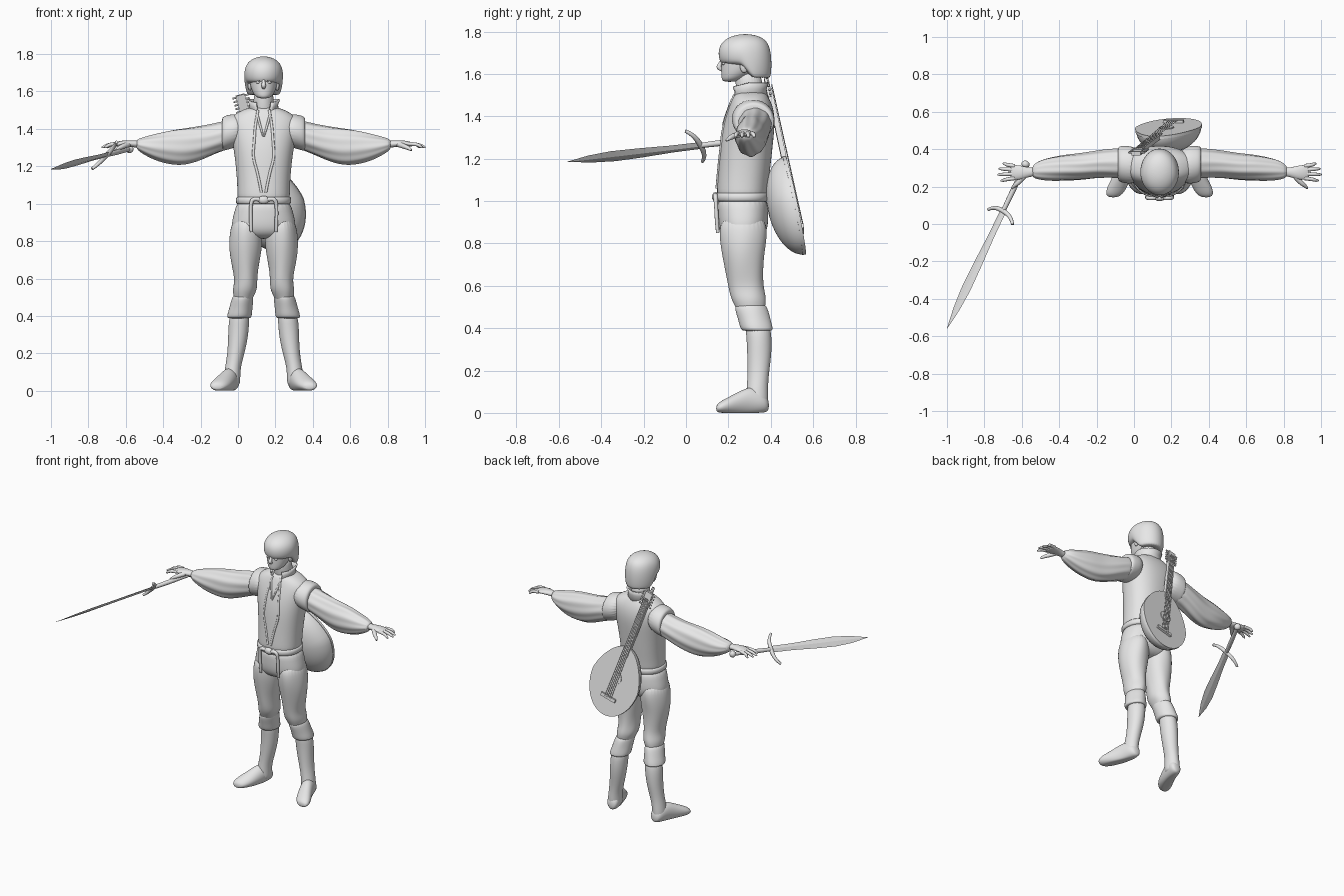
import bpy, bmesh
from math import sin, cos, pi, radians, sqrt, copysign
from mathutils import Matrix, Vector

cube = bpy.data.objects.get("Cube")
if cube:
    bpy.data.objects.remove(cube, do_unlink=True)

grey = bpy.data.materials.new("plain_grey")
grey.use_nodes = True
shade = (.8, .8, .8, 1)
grey.diffuse_color = shade
for node in grey.node_tree.nodes:
    if node.type == "BSDF_PRINCIPLED":
        node.inputs["Base Color"].default_value = shade

BODY = Matrix.Translation((.137, 0, 0))
SIDES = {"left": BODY, "right": BODY @ Matrix.Diagonal((-1, 1, 1, 1))}


def select_only(obj):
    bpy.ops.object.select_all(action="DESELECT")
    obj.select_set(True)
    bpy.context.view_layer.objects.active = obj


def finish(name, bm, place, smooth=0, angle=45):
    """Turn a bmesh into a placed, shaded object."""
    bm.transform(place)
    bmesh.ops.recalc_face_normals(bm, faces=bm.faces)
    mesh = bpy.data.meshes.new(name)
    bm.to_mesh(mesh)
    bm.free()
    obj = bpy.data.objects.new(name, mesh)
    bpy.context.collection.objects.link(obj)
    mesh.materials.append(grey)
    select_only(obj)
    bpy.ops.object.shade_smooth_by_angle(angle=radians(angle))
    if smooth:
        obj.modifiers.new("smooth", "SUBSURF").levels = smooth
        obj.modifiers["smooth"].render_levels = smooth
    return obj


def power(value, exponent):
    return copysign(abs(value) ** exponent, value)


def loft(name, rows, axis="z", place=BODY, n=28, smooth=2, boxy=1.0, folds=(0, 0, 0),
         warp=None, angle=80):
    """Skin elliptical rings; each row is x, y, z, first radius, second radius."""
    bm = bmesh.new()
    rings = []
    amount, count, twist = folds
    for i, (x, y, z, a, b) in enumerate(rows):
        ring = []
        for k in range(n):
            t = 2 * pi * k / n
            r = 1 + (amount * sin(count * t + twist * i) if 0 < i < len(rows) - 1 else 0)
            u, v = a * r * power(cos(t), boxy), b * r * power(sin(t), boxy)
            offset = {"x": (0, u, v), "y": (u, 0, v), "z": (u, v, 0)}[axis]
            co = Vector((x, y, z)) + Vector(offset)
            ring.append(bm.verts.new(warp(co) if warp else co))
        rings.append(ring)
    for low, high in zip(rings, rings[1:]):
        for k in range(n):
            j = (k + 1) % n
            bm.faces.new((low[k], low[j], high[j], high[k]))
    bm.faces.new(rings[0])
    bm.faces.new(rings[-1])
    return finish(name, bm, place, smooth, angle)


def tube(name, points, radii, place=BODY):
    """Round, tapering tube through a few points."""
    curve = bpy.data.curves.new(name, "CURVE")
    curve.dimensions = "3D"
    curve.bevel_depth = 1
    curve.bevel_resolution = 3
    curve.use_fill_caps = True
    line = curve.splines.new("NURBS")
    line.points.add(len(points) - 1)
    for spot, co, r in zip(line.points, points, radii):
        spot.co = (*co, 1)
        spot.radius = r
    line.order_u = min(3, len(points))
    line.use_endpoint_u = True
    temp = bpy.data.objects.new(name + "_path", curve)
    bpy.context.collection.objects.link(temp)
    bpy.context.view_layer.update()
    mesh = bpy.data.meshes.new_from_object(temp.evaluated_get(bpy.context.evaluated_depsgraph_get()))
    bm = bmesh.new()
    bm.from_mesh(mesh)
    bpy.data.objects.remove(temp)
    bpy.data.meshes.remove(mesh)
    return finish(name, bm, place)


def ball(name, centre, size, place=BODY):
    bm = bmesh.new()
    bmesh.ops.create_uvsphere(bm, u_segments=20, v_segments=12, radius=1)
    return finish(name, bm, place @ Matrix.Translation(centre) @ Matrix.Diagonal((*size, 1)), angle=80)


def block(name, centre, size, place):
    bm = bmesh.new()
    bmesh.ops.create_cube(bm, size=1)
    return finish(name, bm, place @ Matrix.Translation(centre) @ Matrix.Diagonal((*size, 1)), angle=30)


# Vest and hips
vest_rows = [(0, .265, .99, .142, .118), (0, .265, 1.05, .14, .12), (0, .275, 1.15, .144, .123),
             (0, .285, 1.28, .158, .127), (0, .3, 1.38, .178, .122), (0, .307, 1.45, .19, .103),
             (0, .305, 1.49, .14, .085), (0, .305, 1.52, .07, .066)]
loft("vest", vest_rows, boxy=.9)
loft("trouser_seat", [(0, .265, 1.03, .138, .117), (0, .268, .96, .156, .12), (0, .27, .89, .175, .12),
                      (0, .27, .84, .165, .105), (0, .27, .81, .1, .06)], boxy=.9)


def chest(x, z):
    """Point on the front surface of the vest."""
    for (_, ya, za, aa, ba), (_, yb, zb, ab, bb) in zip(vest_rows, vest_rows[1:]):
        if za <= z <= zb:
            f = (z - za) / (zb - za)
            y, a, b = ya + f * (yb - ya), aa + f * (ab - aa), ba + f * (bb - ba)
            return Vector((x, y - b * sqrt(max(0, 1 - (x / a) ** 2)) ** .9, z))


# Belt with a knot
loft("belt", [(0, .265, z, .142 + g, .12 + g) for z, g in ((.995, 0), (1, .007), (1.035, .007), (1.04, 0))],
     boxy=.9, smooth=1)
ball("belt_knot", (0, .14, 1.02), (.03, .018, .022))

# Neck, head and face
loft("neck", [(0, .31, 1.46, .065, .07), (0, .3, 1.53, .054, .062), (0, .29, 1.62, .052, .065)])
loft("head", [(0, .205, 1.562, .026, .03), (0, .222, 1.578, .05, .055), (0, .248, 1.615, .068, .082),
              (0, .265, 1.66, .077, .1), (0, .27, 1.71, .078, .1), (0, .27, 1.75, .05, .06)])
tube("nose", [(0, .172, 1.668), (0, .16, 1.645), (0, .153, 1.627), (0, .175, 1.618)], (.007, .01, .013, .008))
for r, z, half in ((.007, 1.597, .02), (.007, 1.589, .016)):
    tube("lip", [(-half, .183, z), (0, .166, z), (half, .183, z)], (.002, r, .002))
for side, place in SIDES.items():
    ball(side + "_eye", (.029, .178, 1.649), (.013, .009, .007), place)
    tube(side + "_brow", [(.01, .167, 1.66), (.03, .17, 1.665), (.052, .19, 1.657)], (.005, .007, .004), place)
    ball(side + "_ear", (.073, .275, 1.635), (.011, .02, .03), place)


# Cap that drops down behind the ears
def nape(co):
    behind = min(1, max(0, (co.y - .26) / .06))
    co.z -= .075 * behind * max(0, 1 - (co.z - 1.645) / .1)
    return co


loft("cap", [(0, .285, 1.645, .085, .108), (0, .28, 1.658, .1, .122), (0, .278, 1.7, .106, .127),
             (0, .278, 1.74, .097, .117), (0, .28, 1.772, .068, .084), (0, .28, 1.788, .022, .028)],
     n=36, warp=nape)

# Open standing collar
bm = bmesh.new()
strip = []
for k in range(25):
    t = radians(-62 + 304 * k / 24)
    front = max(0, -sin(t))
    strip.append([bm.verts.new(((.075 + g) * cos(t), .3 + (.078 + g) * sin(t), z - .02 * front))
                  for g, z in ((0, 1.485), (-.008, 1.53), (.004, 1.56))])
for p, q in zip(strip, strip[1:]):
    for i in range(2):
        bm.faces.new((p[i], q[i], q[i + 1], p[i + 1]))
collar = finish("collar", bm, BODY, angle=60)
collar.modifiers.new("thickness", "SOLIDIFY").thickness = .01

for side, place in SIDES.items():
    # Lapel edge, lacing flap and belt tail
    edge = [(.03, 1.5), (.045, 1.42), (.05, 1.33), (.058, 1.25), (.03, 1.16), (.012, 1.06)]
    tube(side + "_lapel", [chest(*p) for p in edge], [.007] * len(edge), place)
    tube(side + "_neck_opening", [chest(.035, 1.48), chest(.02, 1.42), chest(.002, 1.36)], (.006, .007, .004), place)
    tube(side + "_belt_tail", [(.015, .14, 1.02), (.06, .138, 1.035), (.07, .142, .98), (.068, .146, .9),
                               (.066, .15, .85)], (.012, .012, .009, .01, .008), place)

    # Shoulder, puffed sleeve and hand
    loft(side + "_armhole", [(.1, .312, 1.4, .1, .085), (.19, .318, 1.383, .102, .094),
                             (.222, .322, 1.372, .093, .092), (.222, .322, 1.37, .075, .075)], "x", place)
    loft(side + "_sleeve", [(.17, .325, 1.375, .08, .08), (.24, .325, 1.355, .078, .078),
                            (.33, .32, 1.325, .073, .09), (.42, .306, 1.305, .071, .098),
                            (.5, .302, 1.302, .069, .091), (.58, .294, 1.302, .063, .07),
                            (.65, .288, 1.311, .05, .043), (.685, .28, 1.318, .028, .022)],
         "x", place, n=48, folds=(.035, 9, .8))
    loft(side + "_palm", [(.66, .28, 1.318, .024, .02), (.7, .276, 1.32, .025, .018),
                          (.745, .275, 1.323, .04, .017), (.79, .277, 1.318, .04, .013),
                          (.8, .278, 1.317, .03, .008)], "x", place, n=16)
    for label, y, reach in (("index", .245, .85), ("middle", .268, .866), ("ring", .29, .86), ("little", .31, .838)):
        spread = (y - .277) * .4
        tube(f"{side}_{label}_finger", [(.775, y, 1.32), (.82, y + spread / 2, 1.319), (reach - .01, y + spread, 1.305),
                                        (reach, y + spread, 1.3)], (.011, .01, .008, .004), place)
    tube(side + "_thumb", [(.72, .262, 1.318), (.75, .225, 1.308), (.78, .203, 1.295), (.79, .19, 1.285)],
         (.015, .014, .01, .005), place)

    # Trouser leg, cuff, boot and foot
    loft(side + "_trouser_leg", [(.09, .27, .94, .07, .105), (.093, .27, .84, .09, .115), (.097, .27, .75, .088, .1),
                                 (.099, .276, .66, .07, .088), (.095, .283, .59, .06, .083),
                                 (.1, .295, .54, .066, .084), (.108, .303, .5, .052, .07),
                                 (.11, .306, .47, .045, .06)], place=place, folds=(.015, 5, 1.3))
    loft(side + "_boot_cuff", [(.107, .302, .52, .048, .066), (.112, .307, .495, .058, .078),
                               (.122, .323, .44, .061, .075), (.131, .335, .392, .068, .078),
                               (.131, .337, .386, .055, .062)], place=place, folds=(.02, 4, 1))
    loft(side + "_boot", [(.125, .335, .43, .05, .058), (.132, .345, .36, .056, .06), (.138, .346, .27, .052, .057),
                          (.152, .341, .18, .044, .05), (.165, .337, .12, .042, .05),
                          (.17, .334, .06, .045, .054), (.17, .334, .02, .042, .05)], place=place, folds=(.015, 3, 2))
    loft(side + "_foot", [(.165, .392, .035, .022, .025), (.167, .37, .05, .043, .05), (.18, .31, .06, .046, .07),
                          (.203, .25, .045, .05, .055), (.228, .195, .034, .054, .038),
                          (.244, .158, .026, .045, .026), (.249, .142, .02, .022, .014)], "y", place,
         warp=lambda co: Vector((co.x, co.y, max(0, co.z))))

# Sword: local x runs along the guard, local y along the blade
along = Vector((-.3, -.628, -.077)).normalized()
across = Vector((.13, -.07, .14))
across = (across - along * across.dot(along)).normalized()
SWORD = Matrix.Translation((-.7, .068, 1.262)) @ Matrix((across, along, across.cross(along))).transposed().to_4x4()
loft("sword_blade", [(0, y, 0, a, b) for y, a, b in ((0, .022, .007), (.15, .023, .007), (.32, .031, .006),
                     (.46, .034, .005), (.58, .024, .004), (.7, .001, .001))], "y", SWORD, n=4, smooth=0, angle=15)
tube("sword_guard", [(-.105, .035, 0), (-.08, .008, 0), (0, -.005, 0), (.08, .008, 0), (.105, .035, 0)],
     (.008, .01, .014, .01, .008), SWORD)
tube("sword_grip", [(0, 0, 0), (0, -.1, 0), (0, -.2, 0), (0, -.27, 0)], (.012, .015, .013, .012), SWORD)
ball("sword_pommel", (0, -.28, 0), (.022, .02, .022), SWORD)

# Lute: local y runs up the neck, local z out of the flat face
up = Vector((-.23, -.175, .82)).normalized()
out = (Vector((0, 1, 0)) - up * up.y).normalized()
LUTE = Matrix.Translation((.18, .514, .98)) @ Matrix((up.cross(out), up, out)).transposed().to_4x4()


def pear(co):
    return Vector((co.x * (1 - .9 * max(0, co.y) ** 1.0), co.y, co.z))


loft("lute_bowl", [(0, 0, -.13 * sin(t), .176 * cos(t), .24 * cos(t)) for t in [k * pi / 20 for k in range(10)]],
     place=LUTE, n=48, smooth=0, warp=pear, angle=50)
loft("lute_rim", [(0, 0, z, .178 - g, .242 - g) for z, g in ((-.012, 0), (.004, 0), (.004, .01))],
     place=LUTE, n=48, smooth=0, warp=pear, angle=30)
loft("lute_rosette", [(0, .02, z, .04, .04) for z in (0, .009)], place=LUTE, smooth=0, angle=30)
block("lute_bridge", (0, -.12, .01), (.11, .022, .016), LUTE)
block("lute_neck", (0, .38, -.004), (.042, .4, .024), LUTE)
block("lute_peg_head", (0, .59, -.008), (.05, .1, .02), LUTE)
for k in range(5):
    x = (k - 2) * .008
    tube("lute_string", [(x * 1.5, -.12, .018), (x, .6, .012)], (.0015, .0015), LUTE)
    tube("lute_peg", [(-.045, .55 + k * .02, -.005), (.045, .55 + k * .02, -.005)], (.005, .005), LUTE)
